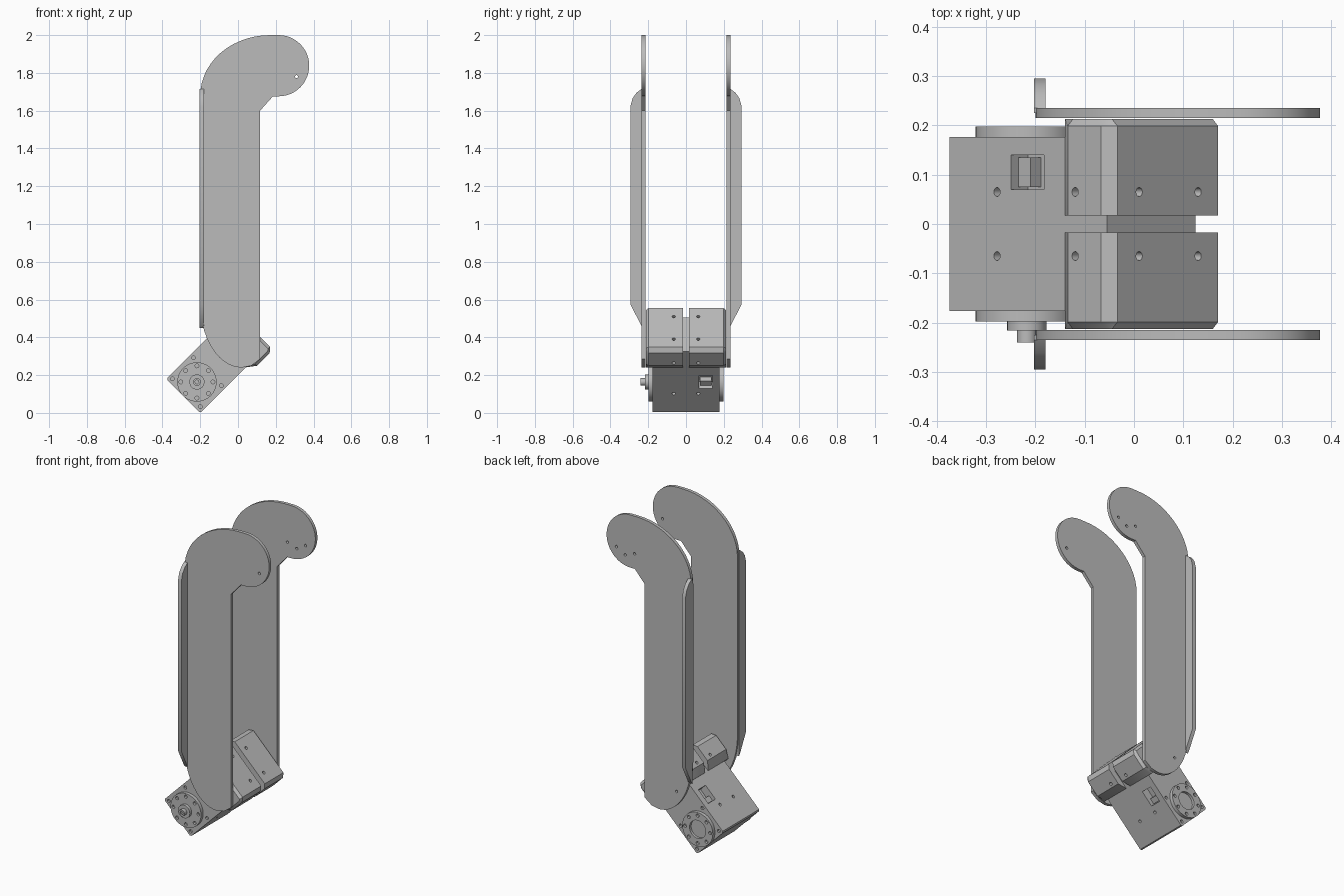
import bpy, bmesh, math
from mathutils import Vector

cube = bpy.data.objects.get("Cube")
if cube:
    bpy.data.objects.remove(cube, do_unlink=True)

grey = bpy.data.materials.new("plain grey")
grey.use_nodes = True
grey.diffuse_color = (0.5, 0.5, 0.5, 1)
grey.node_tree.nodes["Principled BSDF"].inputs["Base Color"].default_value = (0.5, 0.5, 0.5, 1)


def tilt(u, v):
    """Motor frame (u along the case, v across it) to x, z."""
    r = math.sqrt(0.5)
    return ((u - v) * r, (u + v) * r)


def arc(cx, cz, rx, rz, a0, a1, n=14):
    angles = [math.radians(a0 + (a1 - a0) * i / n) for i in range(n + 1)]
    return [(cx + rx * math.cos(a), cz + rz * math.sin(a)) for a in angles]


def loft(bm, rings):
    """Skin matching rings of 3D points and cap both ends."""
    loops = [[bm.verts.new(p) for p in ring] for ring in rings]
    n = len(loops[0])
    for a, b in zip(loops, loops[1:]):
        for i in range(n):
            j = (i + 1) % n
            bm.faces.new((a[i], a[j], b[j], b[i]))
    bm.faces.new(loops[0][::-1])
    bm.faces.new(loops[-1])


def prism(bm, pts, y0, y1):
    loft(bm, [[(x, y, z) for x, z in pts] for y in (y0, y1)])


def rod(bm, start, end, r, n=16):
    """Cylinder between two points, used for bosses and drilled holes."""
    start, end = Vector(start), Vector(end)
    axis = (end - start).normalized()
    s = axis.orthogonal().normalized()
    t = axis.cross(s)
    turns = [2 * math.pi * i / n for i in range(n)]
    loft(bm, [[p + r * (s * math.cos(a) + t * math.sin(a)) for a in turns]
              for p in (start, end)])


def finish(bm, name, cut=None):
    """Make an object and subtract the optional cutter mesh."""
    objs = []
    for b, label in ((bm, name), (cut, name + "_cutter")):
        if b is None:
            continue
        bmesh.ops.recalc_face_normals(b, faces=b.faces)
        mesh = bpy.data.meshes.new(label)
        b.to_mesh(mesh)
        b.free()
        mesh.materials.append(grey)
        ob = bpy.data.objects.new(label, mesh)
        bpy.context.collection.objects.link(ob)
        objs.append(ob)
    ob = objs[0]
    if cut is not None:
        objs[1].hide_render = True
        mod = ob.modifiers.new("holes", "BOOLEAN")
        mod.object, mod.operation, mod.solver = objs[1], "DIFFERENCE", "EXACT"
        graph = bpy.context.evaluated_depsgraph_get()
        solid = bpy.data.meshes.new_from_object(ob.evaluated_get(graph))
        ob.modifiers.clear()
        ob.data = solid
        bpy.data.objects.remove(objs[1], do_unlink=True)
    bpy.ops.object.select_all(action="DESELECT")
    ob.select_set(True)
    bpy.context.view_layer.objects.active = ob
    bpy.ops.object.shade_smooth_by_angle(angle=math.radians(30))
    return ob


def drill(bm, u, v, y, du, dv, r=0.009):
    """Short hole through a tilted surface along (du, dv)."""
    a, b = tilt(u - du, v - dv), tilt(u + du, v + dv)
    rod(bm, (a[0], y, a[1]), (b[0], y, b[1]), r)


# Side plates with a bent stiffening flange
outline = arc(0.02, 0.58, 0.22, 0.34, 180, 270) + [(0.07, 0.25), (0.117, 0.285)]
outline += [(0.117, 1.6), (0.185, 1.676)]
outline += arc(0.215, 1.838, 0.162, 0.162, -90, 90, 24)
outline += arc(0.17, 1.68, 0.37, 0.32, 90, 180)
flange = [(0.225, 0.45), (0.235, 0.46), (0.295, 0.575), (0.295, 1.62),
          (0.283, 1.665), (0.262, 1.695), (0.235, 1.715), (0.225, 1.715)]
for side, label in ((-1, "front"), (1, "back")):
    bm = bmesh.new()
    prism(bm, outline, side * 0.215, side * 0.235)
    cut = bmesh.new()
    holes = [(0.31, 1.78)]
    if side > 0:
        holes += [(0.25, 1.745), (0.186, 1.768), (-0.1, 0.38)]
    for x, z in holes:
        rod(cut, (x, side * 0.2, z), (x, side * 0.25, z), 0.008)
    finish(bm, label + "_side_plate", cut)
    bm = bmesh.new()
    loft(bm, [[(x, side * y, z) for y, z in flange] for x in (-0.203, -0.18)])
    finish(bm, label + "_plate_flange")

# Motor case, tilted, with chamfered edges
u0, u1, v0, v1, c = -0.141, 0.318, 0.141, 0.396, 0.008
case = [(u0 + c, v0), (u1, v0), (u1, v1), (u0 + c, v1), (u0, v1 - c), (u0, v0 + c)]
bm = bmesh.new()
prism(bm, [tilt(u, v) for u, v in case], -0.177, 0.177)
cut = bmesh.new()
for v, inner in ((v0, 0.19), (v1, 0.347)):
    outer = 2 * v - inner
    window = [(0.043, inner), (0.138, inner), (0.138, outer), (0.043, outer)]
    prism(cut, [tilt(u, w) for u, w in window], 0.07, 0.14)
    for y in (-0.065, 0.065):
        drill(cut, 0.003, v, y, 0, 0.02)
for u, v in ((-0.118, 0.164), (-0.118, 0.373), (0.04, 0.373), (0.04, 0.164)):
    x, z = tilt(u, v)
    for side in (-1, 1):
        rod(cut, (x, side * 0.165, z), (x, side * 0.19, z), 0.01)
finish(bm, "motor_case", cut)

# Connector plugs inside the case windows
for v, label in ((0.185, "lower"), (0.352, "upper")):
    bm = bmesh.new()
    plug = [(0.046, v - 0.025), (0.08, v - 0.025), (0.08, v + 0.025), (0.046, v + 0.025)]
    prism(bm, [tilt(u, w) for u, w in plug], 0.075, 0.135)
    finish(bm, label + "_connector")

# Output discs with a ring of screw holes
hx, hz = tilt(-0.038, 0.2695)
for side, label in ((-1, "front"), (1, "back")):
    bm, cut = bmesh.new(), bmesh.new()
    rod(bm, (hx, side * 0.17, hz), (hx, side * 0.198, hz), 0.104, 48)
    for k in range(8):
        a = k * math.pi / 4
        x, z = hx + 0.085 * math.cos(a), hz + 0.085 * math.sin(a)
        rod(cut, (x, side * 0.184, z), (x, side * 0.21, z), 0.01)
    if side > 0:
        rod(cut, (hx, 0.182, hz), (hx, 0.21, hz), 0.055, 32)
    finish(bm, label + "_output_disc", cut)

# Front hub and its screw head
bm = bmesh.new()
rod(bm, (hx, -0.19, hz), (hx, -0.216, hz), 0.04, 32)
finish(bm, "hub")
bm, cut = bmesh.new(), bmesh.new()
rod(bm, (hx, -0.21, hz), (hx, -0.24, hz), 0.02, 24)
rod(cut, (hx, -0.23, hz), (hx, -0.25, hz), 0.011, 6)
finish(bm, "hub_screw", cut)

# Two end cap halves with a slit between them
cap = [(0.2, 0.141), (0.247, 0.106), (0.343, 0.106), (0.368, 0.127),
       (0.368, 0.416), (0.343, 0.437), (0.247, 0.437), (0.2, 0.398)]
inset = [(min(u, 0.353), min(max(v, 0.121), 0.422)) for u, v in cap]
for side, label in ((-1, "front"), (1, "back")):
    bm, cut = bmesh.new(), bmesh.new()
    rings = ((cap, 0.017), (cap, 0.199), (inset, 0.213))
    loft(bm, [[(x, side * y, z) for x, z in (tilt(*p) for p in pts)] for pts, y in rings])
    y = side * 0.065
    for v in (0.106, 0.437):
        drill(cut, 0.268, v, y, 0, 0.02)
    for v in (0.184, 0.353):
        drill(cut, 0.368, v, y, 0.02, 0)
    finish(bm, label + "_end_cap", cut)
